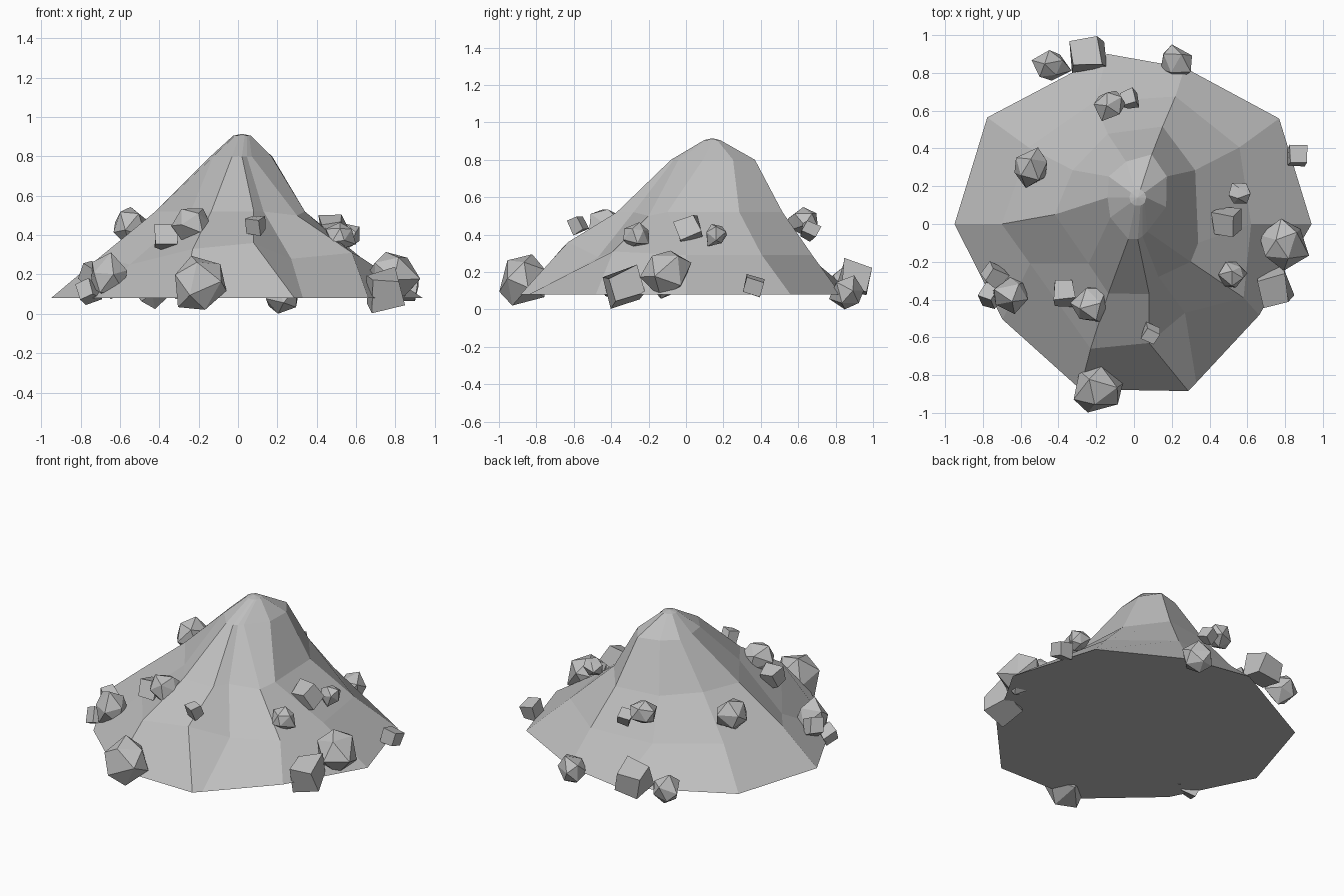
import bpy, bmesh, random
from math import cos, sin, radians
from mathutils import Vector, Euler

if "Cube" in bpy.data.objects:
    bpy.data.objects.remove(bpy.data.objects["Cube"])

random.seed(4)

stone = bpy.data.materials.new("grey stone")
stone.use_nodes = True
grey = (0.52, 0.52, 0.52, 1)
stone.diffuse_color = grey
stone.node_tree.nodes["Principled BSDF"].inputs["Base Color"].default_value = grey


def finish(bm, name, location=(0, 0, 0)):
    bmesh.ops.recalc_face_normals(bm, faces=bm.faces)
    mesh = bpy.data.meshes.new(name)
    bm.to_mesh(mesh)
    bm.free()
    mesh.materials.append(stone)
    obj = bpy.data.objects.new(name, mesh)
    obj.location = location
    bpy.context.collection.objects.link(obj)
    return obj


# Hill: ten even columns plus one extra for the gully at the front
angles = sorted([36 * i for i in range(10)] + [306])
COLUMNS = len(angles)
# Stacked uneven rings: height, centre, one radius per column
rings = [
    (.08, (0, 0), (.94, .95, .87, .91, .96, .95, .86, .92, .93, .9, .82)),
    (.29, (0, 0), (.62, .69, .71, .68, .69, .7, .59, .7, .64, .54, .7)),
    (.52, (0, .05), (.35, .4, .49, .45, .4, .42, .36, .44, .43, .36, .37)),
    (.8, (.02, .14), (.16, .19, .24, .2, .19, .16, .18, .23, .22, .2, .19)),
    (.905, (.02, .14), [.045] * COLUMNS),
]
# Points pushed off the even rings to carve the ridges and gullies
carved = {
    (0, 3): (-.14, .9, .08), (0, 9): (.33, -.84, .08),
    (1, 6): (-.55, -.21, .25), (1, 7): (-.23, -.66, .33),
    (1, 8): (.08, -.63, .36), (1, 9): (.27, -.47, .28),
    (1, 10): (.58, -.39, .31),
    (2, 0): (.34, -.1, .52), (2, 6): (-.24, -.21, .52),
    (2, 8): (.08, -.37, .52), (2, 9): (.13, -.28, .52),
    (2, 10): (.3, -.2, .5),
    (3, 0): (.17, .09, .8), (3, 7): (-.03, -.08, .8),
    (3, 8): (.02, -.08, .8), (3, 9): (.045, -.065, .8),
    (3, 10): (.07, -.04, .8),
}


def ring_points(i, z, centre, radii):
    for j, (angle, r) in enumerate(zip(angles, radii)):
        a = radians(angle)
        even = (centre[0] + r * cos(a), centre[1] + r * sin(a), z)
        yield carved.get((i, j), even)


def build_hill():
    bm = bmesh.new()
    loops = [[bm.verts.new(p) for p in ring_points(i, *ring)]
             for i, ring in enumerate(rings)]
    for low, high in zip(loops, loops[1:]):
        for j in range(COLUMNS):
            k = (j + 1) % COLUMNS
            bm.faces.new((low[j], low[k], high[k], high[j]))
    # Summit cap and underside fan
    for loop, tip in ((loops[-1], (.02, .14, .915)), (loops[0], (0, 0, .08))):
        centre = bm.verts.new(tip)
        for j in range(COLUMNS):
            bm.faces.new((loop[j], loop[(j + 1) % COLUMNS], centre))
    finish(bm, "hill")


def build_boulder(name, x, y, z, size, blocky):
    bm = bmesh.new()
    if blocky:
        bmesh.ops.create_cube(bm, size=size * 1.35)
    else:
        bmesh.ops.create_icosphere(bm, subdivisions=1, radius=size)
    turn = Euler([random.uniform(-.5, .5) for _ in range(3)]).to_matrix()
    for v in bm.verts:
        rough = Vector([random.uniform(-.15, .15) * size for _ in range(3)])
        v.co = turn @ (v.co + rough)
    # Keep every stone above the ground
    lift = max(0, -min(v.co.z for v in bm.verts) - z)
    finish(bm, name, (x, y, z + lift))


build_hill()

# Boulders: position, size, and whether the stone is blocky
boulders = [
    (-.2, -.87, .15, .14, False), (-.65, -.38, .19, .11, False),
    (-.74, -.27, .2, .07, True), (-.76, -.38, .11, .06, True),
    (-.23, -.43, .46, .105, False), (-.37, -.37, .39, .08, True),
    (.09, -.58, .45, .055, True), (.78, -.11, .2, .135, False),
    (.74, -.33, .12, .11, True), (.86, .36, .12, .07, True),
    (.49, .01, .43, .085, True), (.56, .16, .4, .065, False),
    (.52, -.27, .39, .075, False), (.22, .86, .09, .095, False),
    (-.25, .9, .17, .115, True), (-.44, .84, .13, .095, False),
    (-.13, .63, .47, .085, False), (-.02, .66, .42, .055, True),
    (-.54, .3, .44, .1, False),
]
for n, spec in enumerate(boulders, 1):
    build_boulder(f"boulder_{n}", *spec)
